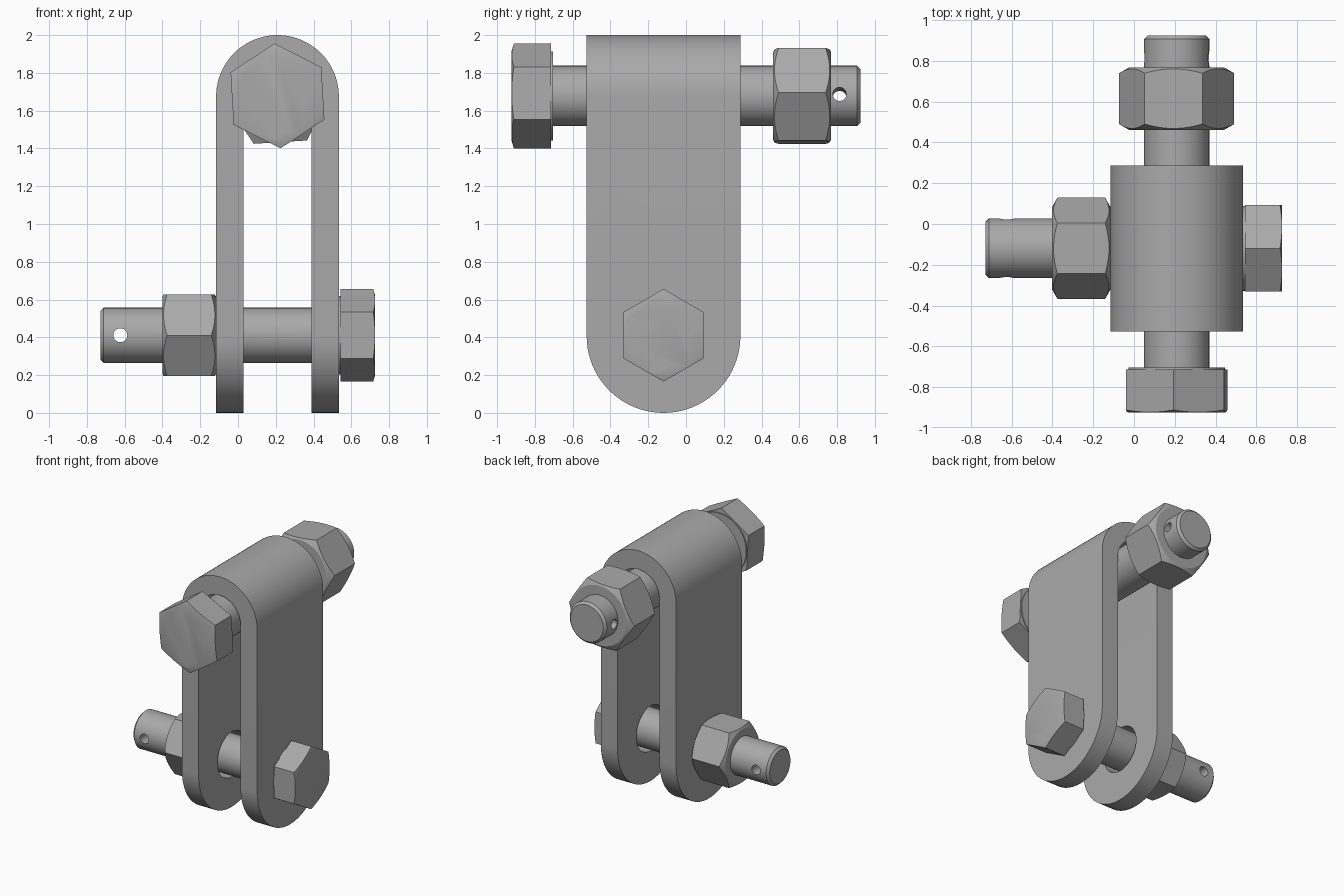
import bpy, bmesh, math
from mathutils import Matrix, Vector

if "Cube" in bpy.data.objects:
    bpy.data.objects.remove(bpy.data.objects["Cube"])

steel = bpy.data.materials.new("grey steel")
steel.diffuse_color = (0.4, 0.4, 0.4, 1)
steel.use_nodes = True
steel.node_tree.nodes["Principled BSDF"].inputs["Base Color"].default_value = steel.diffuse_color


def finish(name, bm, matrix=Matrix()):
    bmesh.ops.recalc_face_normals(bm, faces=bm.faces)
    me = bpy.data.meshes.new(name)
    bm.to_mesh(me)
    bm.free()
    me.transform(matrix)
    me.materials.append(steel)
    ob = bpy.data.objects.new(name, me)
    bpy.context.collection.objects.link(ob)
    return ob


def prism(name, pts, offset, matrix=Matrix()):
    """Extrude a closed outline of 3D points by an offset vector."""
    bm = bmesh.new()
    face = bm.faces.new([bm.verts.new(p) for p in pts])
    top = bmesh.ops.extrude_face_region(bm, geom=[face])["geom"]
    bmesh.ops.translate(bm, vec=offset, verts=[v for v in top if isinstance(v, bmesh.types.BMVert)])
    return finish(name, bm, matrix)


def lathe(name, profile, matrix=Matrix(), n=72):
    """Solid of revolution about local z from (radius, z) pairs."""
    bm = bmesh.new()
    rings = [[bm.verts.new((r * math.cos(math.tau * i / n), r * math.sin(math.tau * i / n), z))
              for i in range(n)] for r, z in profile]
    for a, b in zip(rings, rings[1:]):
        for i in range(n):
            j = (i + 1) % n
            bm.faces.new((a[i], a[j], b[j], b[i]))
    bm.faces.new(rings[0])
    bm.faces.new(rings[-1])
    return finish(name, bm, matrix)


def combine(ob, cutter, operation):
    mod = ob.modifiers.new("cut", 'BOOLEAN')
    mod.operation, mod.object, mod.solver = operation, cutter, 'EXACT'
    bpy.context.view_layer.objects.active = ob
    bpy.ops.object.modifier_apply(modifier=mod.name)
    bpy.data.objects.remove(cutter)


def smooth(ob):
    bpy.ops.object.select_all(action='DESELECT')
    ob.select_set(True)
    bpy.context.view_layer.objects.active = ob
    bpy.ops.object.shade_smooth_by_angle(angle=math.radians(20))


def hexagon(name, R, z0, z1, angle, ends, matrix):
    """Hex prism with conical chamfers; ends = (end radius, slope) for z0 and z1."""
    a0 = math.radians(angle)
    ob = prism(name, [(R * math.cos(a0 + k * math.pi / 3), R * math.sin(a0 + k * math.pi / 3), z0)
                      for k in range(6)], (0, 0, z1 - z0), matrix)
    big = R * 1.1
    prof = []
    for z, end, s in ((z0, ends[0], 1), (z1, ends[1], -1)):
        if end:
            pair = [(end[0], z), (big, z + s * (big - end[0]) * end[1])]
        else:
            pair = [(big, z - s * 0.05), (big, z + s * 0.05)]
        prof += pair if s == 1 else pair[::-1]
    combine(ob, lathe("chamfer_cutter", prof, matrix), 'INTERSECT')
    smooth(ob)


def bolt(name, origin, axis, side, shank_r, head, nut, length, pin):
    """Bolt along axis: head = (R, z0, z1, angle), nut likewise, pin = (z, radius, angle)."""
    z, x = Vector(axis), Vector(side)
    m = Matrix.Translation(origin) @ Matrix((x, z.cross(x), z)).transposed().to_4x4()
    # chamfered head and its washer face
    R, z0, z1, a = head
    hexagon(name + "_head", R, z0, z1, a, ((R * 0.86, 0.3), None), m)
    smooth(lathe(name + "_washer_face", [(R * 0.85, z1 - 0.02), (R * 0.85, z1 + 0.01)], m))
    # shank with chamfered tip and cross-drilled pin hole
    shank = lathe(name + "_shank", [(shank_r, z1 - 0.05), (shank_r, length - 0.018),
                                    (shank_r - 0.018, length)], m)
    pz, pr, pa = pin
    hole = m @ Matrix.Translation((0, 0, pz)) @ Matrix.Rotation(math.radians(pa), 4, 'Z') \
        @ Matrix.Rotation(math.pi / 2, 4, 'Y')
    combine(shank, lathe("pin_cutter", [(pr, -0.5), (pr, 0.5)], hole, 24), 'DIFFERENCE')
    smooth(shank)
    # nut chamfered on both faces
    R, z0, z1, a = nut
    hexagon(name + "_nut", R, z0, z1, a, ((R * 0.82, 0.57),) * 2, m)


CX, CY = 0.209, -0.119           # strap centre
RO, RI, ZT = 0.325, 0.181, 1.675  # bend radii and height of bend centre
W, ZB = 0.407, 0.411             # half width and lower bolt height


def arc(r, a0, a1, n):
    return [(r * math.cos(math.radians(a0 + (a1 - a0) * i / n)),
             r * math.sin(math.radians(a0 + (a1 - a0) * i / n))) for i in range(n + 1)]


# Bent strap: inverted U, legs trimmed to round ends and drilled
u = [(RO, -ZT)] + arc(RO, 0, 180, 40) + [(-RO, -ZT), (-RI, -ZT)] + arc(RI, 180, 0, 40) + [(RI, -ZT)]
strap = prism("strap", [(CX + x, CY - W, ZT + z) for x, z in u], (0, 2 * W, 0))
tongue = [(W + 0.05, 2.2), (-W - 0.05, 2.2), (-W - 0.05, W)] + arc(W, 180, 360, 40) + [(W + 0.05, W)]
tongue = [(y, z if i < 3 or i > 43 else z + W) for i, (y, z) in enumerate(tongue)]
combine(strap, prism("tongue_cutter", [(CX - 0.5, CY + y, z) for y, z in tongue], (1, 0, 0)), 'INTERSECT')
drill = Matrix.Translation((CX, CY, ZB)) @ Matrix.Rotation(math.pi / 2, 4, 'Y')
combine(strap, lathe("drill_cutter", [(0.175, -0.5), (0.175, 0.5)], drill), 'DIFFERENCE')
smooth(strap)

# Upper bolt through the bend, front to back
bolt("upper_bolt", (CX, 0, 1.678), (0, 1, 0), (1, 0, 0), 0.16,
     (0.278, -0.923, -0.714, 26.7), (0.283, 0.461, 0.768, -3.6), 0.924, (0.813, 0.036, -3.4))

# Lower bolt across the legs, right to left
bolt("lower_bolt", (0, CY, ZB), (-1, 0, 0), (0, 1, 0), 0.146,
     (0.245, -0.726, -0.543, 30), (0.248, 0.116, 0.401, 0), 0.729, (0.623, 0.037, 0))
